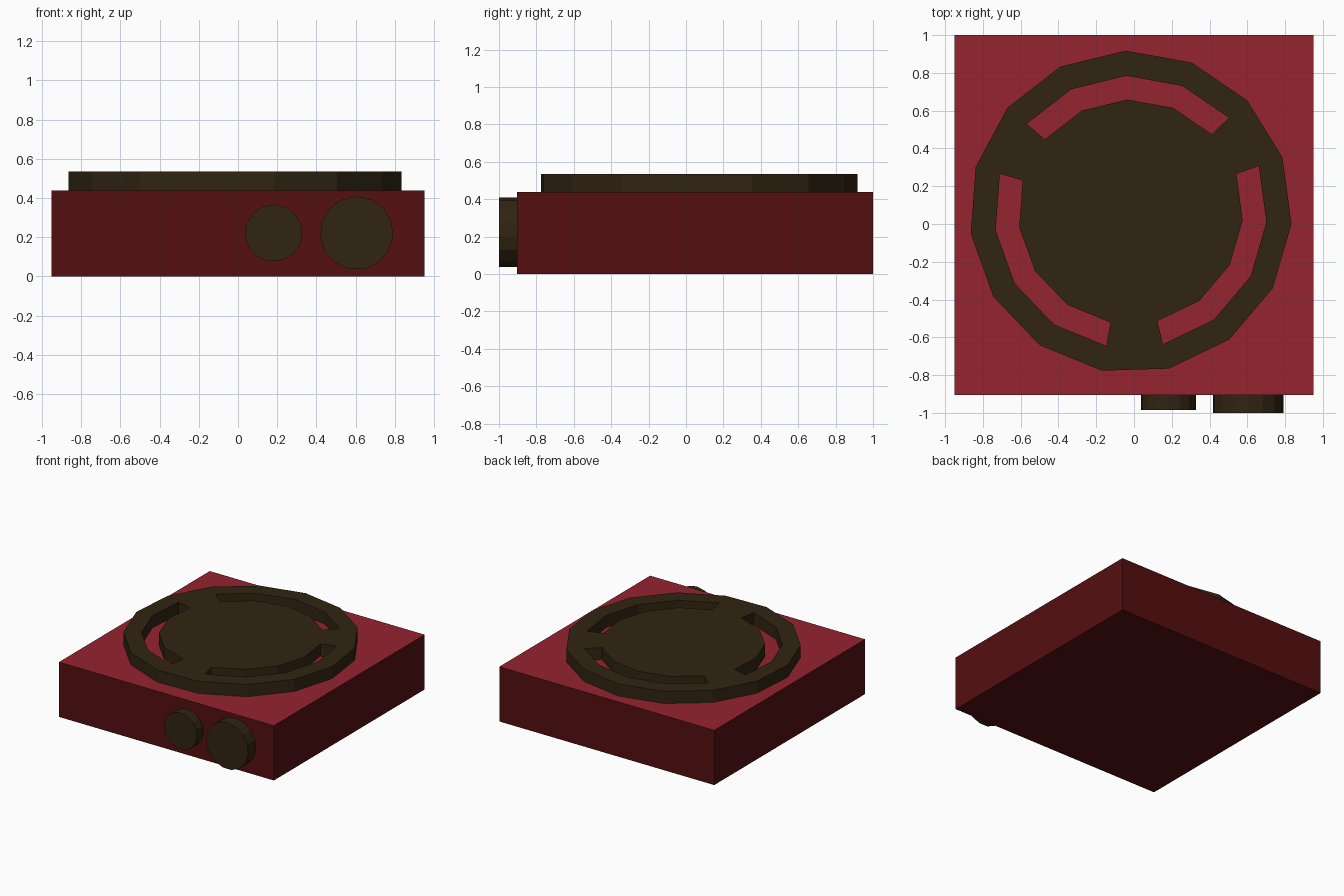
import bpy, bmesh, math
from mathutils import Matrix, Vector

if "Cube" in bpy.data.objects:
    bpy.data.objects.remove(bpy.data.objects["Cube"])

SIDES = 15
START = math.radians(91.74)


def material(name, rgb):
    m = bpy.data.materials.new(name)
    m.diffuse_color = (*rgb, 1)
    m.use_nodes = True
    m.node_tree.nodes["Principled BSDF"].inputs["Base Color"].default_value = m.diffuse_color
    return m


bright_red = material("bright_red", (0.30, 0.017, 0.029))
dark_red = material("dark_red", (0.091, 0.0048, 0.0052))
dark_brown = material("dark_brown", (0.030, 0.018, 0.0062))


def finish(bm, name, mats):
    bmesh.ops.recalc_face_normals(bm, faces=bm.faces)
    me = bpy.data.meshes.new(name)
    bm.to_mesh(me)
    bm.free()
    for m in mats:
        me.materials.append(m)
    ob = bpy.data.objects.new(name, me)
    bpy.context.collection.objects.link(ob)
    return ob


# Box body: dark sides, bright top
bm = bmesh.new()
bmesh.ops.create_cube(bm, size=1, matrix=Matrix.Translation((0, 0.048, 0.219))
                      @ Matrix.Diagonal((1.9, 1.904, 0.438, 1)))
body = finish(bm, "body", [dark_red, bright_red])
for p in body.data.polygons:
    p.material_index = 1 if p.normal.z > 0.5 else 0

# Round plate with three curved slots (every fifth segment is a bridge)
bm = bmesh.new()
base, top = 0.436, 0.535
rings = []
for r in (0.595, 0.721, 0.854):
    rings.append([bm.verts.new((-0.018 + r * math.cos(START + i * math.tau / SIDES),
                                0.064 + r * math.sin(START + i * math.tau / SIDES), base))
                  for i in range(SIDES)])
bm.faces.new(rings[0])
for k in range(2):
    for i in range(SIDES):
        if k == 1 or i % 5 == 2:
            j = (i + 1) % SIDES
            bm.faces.new((rings[k][i], rings[k + 1][i], rings[k + 1][j], rings[k][j]))
ext = bmesh.ops.extrude_face_region(bm, geom=bm.faces[:])
bmesh.ops.translate(bm, vec=Vector((0, 0, top - base)),
                    verts=[v for v in ext["geom"] if isinstance(v, bmesh.types.BMVert)])
finish(bm, "slotted_plate", [dark_brown])


# Front knobs
def knob(name, x, r, front):
    bm = bmesh.new()
    back = -0.89
    bmesh.ops.create_cone(bm, cap_ends=True, segments=SIDES, radius1=r, radius2=r,
                          depth=back - front,
                          matrix=Matrix.Translation((x, (front + back) / 2, 0.221))
                          @ Matrix.Rotation(math.pi / 2, 4, 'X'))
    finish(bm, name, [dark_brown])


knob("small_knob", 0.182, 0.146, -0.985)
knob("large_knob", 0.605, 0.187, -1.0)
